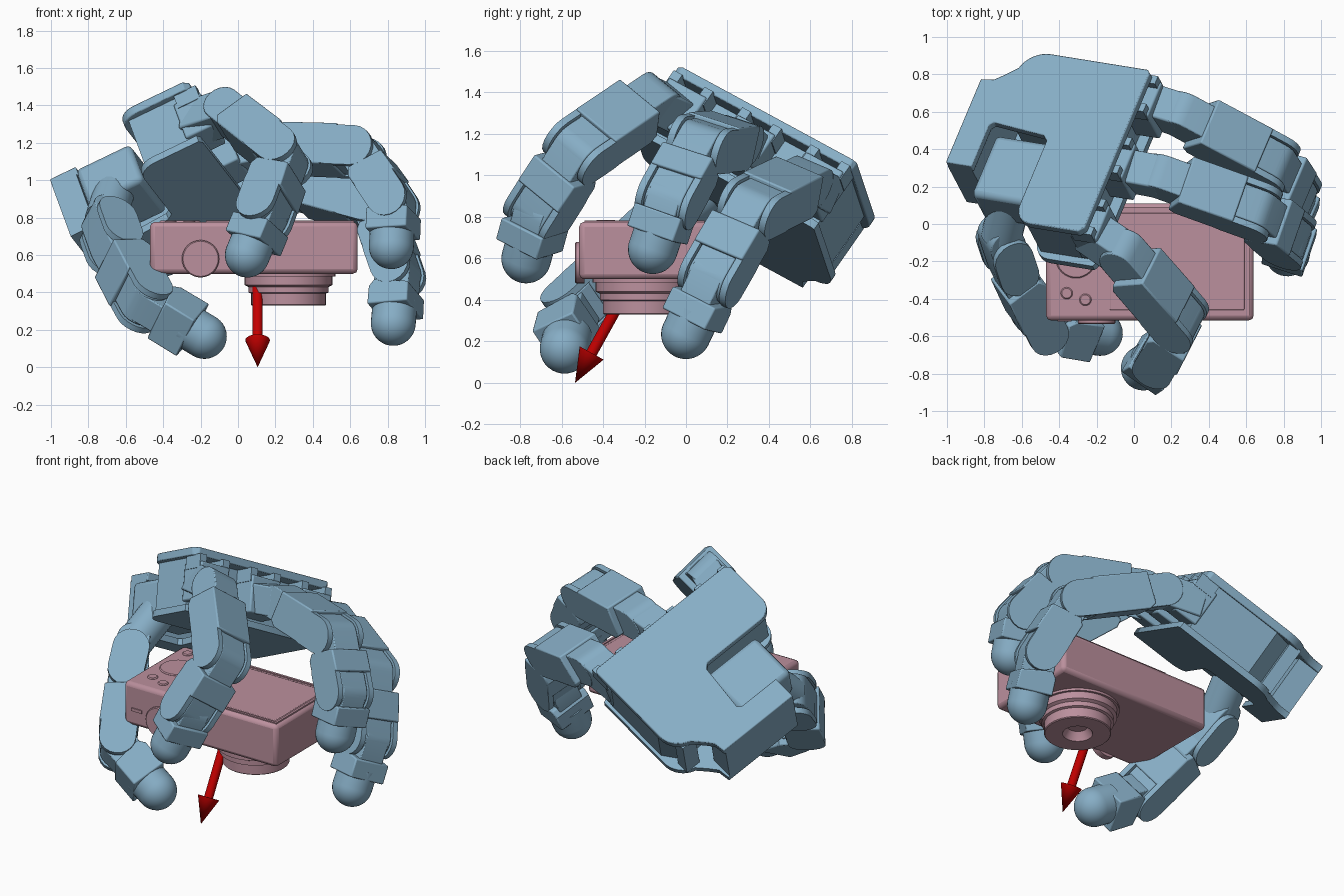
import bpy, bmesh, math
from mathutils import Vector, Matrix

if "Cube" in bpy.data.objects:
    bpy.data.objects.remove(bpy.data.objects["Cube"])

V = Vector


def material(name, col):
    m = bpy.data.materials.new(name)
    m.diffuse_color = (*col, 1)
    m.use_nodes = True
    m.node_tree.nodes["Principled BSDF"].inputs["Base Color"].default_value = m.diffuse_color
    return m


BLUE = material("hand_blue", (0.24, 0.42, 0.56))
PINK = material("camera_pink", (0.50, 0.28, 0.34))
RED = material("arrow_red", (0.55, 0.0, 0.0))


def frame(origin, x, y, z):
    m = Matrix((x, y, z)).transposed().to_4x4()
    m.translation = origin
    return m


def finish(name, bm, mat, M=Matrix(), bevel=0, segs=2):
    bmesh.ops.recalc_face_normals(bm, faces=bm.faces)
    me = bpy.data.meshes.new(name)
    bm.to_mesh(me)
    bm.free()
    ob = bpy.data.objects.new(name, me)
    bpy.context.collection.objects.link(ob)
    ob.matrix_world = M
    me.materials.append(mat)
    if bevel:
        b = ob.modifiers.new("bevel", "BEVEL")
        b.width, b.segments, b.limit_method, b.angle_limit = bevel, segs, "ANGLE", 0.7
    bpy.ops.object.select_all(action="DESELECT")
    ob.select_set(True)
    bpy.context.view_layer.objects.active = ob
    bpy.ops.object.shade_smooth_by_angle(angle=math.radians(35))
    return ob


def prism(name, pts, z0, z1, mat, M=Matrix(), bevel=0):
    bm = bmesh.new()
    f = bm.faces.new([bm.verts.new((x, y, z0)) for x, y in pts])
    ext = bmesh.ops.extrude_face_region(bm, geom=[f])["geom"]
    for g in ext:
        if isinstance(g, bmesh.types.BMVert):
            g.co.z = z1
    return finish(name, bm, mat, M, bevel)


def box(name, x, y, z, mat, M=Matrix(), bevel=0):
    pts = [(x[0], y[0]), (x[1], y[0]), (x[1], y[1]), (x[0], y[1])]
    return prism(name, pts, z[0], z[1], mat, M, bevel)


def lathe(name, prof, mat, M=Matrix(), n=40):
    bm = bmesh.new()
    vs = [bm.verts.new((r, 0, z)) for r, z in prof]
    es = [bm.edges.new(p) for p in zip(vs, vs[1:])]
    bmesh.ops.spin(bm, geom=vs + es, cent=(0, 0, 0), axis=(0, 0, 1), angle=2 * math.pi, steps=n)
    bmesh.ops.remove_doubles(bm, verts=bm.verts, dist=1e-5)
    return finish(name, bm, mat, M)


def arc(cx, cy, r, a0, a1, n=10):
    return [(cx + r * math.cos(math.radians(a0 + (a1 - a0) * i / n)),
             cy + r * math.sin(math.radians(a0 + (a1 - a0) * i / n))) for i in range(n + 1)]


def stadium(a, b, r):
    return arc(a, 0, r, 90, 270) + arc(b, 0, r, -90, 90)


def along(origin, direction):
    return Matrix.Translation(origin) @ V(direction).to_track_quat("Z", "Y").to_matrix().to_4x4()


# ---- palm: local x across the knuckles, y toward the fingers, z inward
u = V((0.35, 0.83, -0.45)).normalized()
v = V((0.91, -0.10, 0.405))
v = (v - v.dot(u) * u).normalized()
PALM = frame(V((-0.09, 0.395, 1.30)), u, v, u.cross(v))
notch = [(-0.24, -0.78), (0.03, -0.78), (0.05, -0.76), (0.02, -0.45), (-0.01, -0.42)]
outline = ([(-0.53, -0.03), (-0.50, 0), (0.50, 0), (0.52, -0.02)]
           + arc(0.365, -0.60, 0.155, 0, -75, 8) + [(0.35, -0.81), (0.31, -0.86), (0.30, -0.935), (-0.24, -0.935)]
           + notch + arc(-0.43, -0.32, 0.10, -90, -180, 6))
prism("palm_back_plate", outline, 0, 0.05, BLUE, PALM, 0.006)
prism("palm_inner_plate", [(x, min(y, y * 0.5 - 0.04)) for x, y in outline], 0.35, 0.39, BLUE, PALM)
core = [(-0.49, -0.10), (0.5, -0.10), (0.5, -0.55), (0.42, -0.66), (0.07, -0.66), (0.04, -0.40), (-0.49, -0.38)]
prism("palm_core", core, 0.04, 0.36, BLUE, PALM)
box("wrist_block", (-0.24, 0.29), (-0.935, -0.79), (0.04, 0.36), BLUE, PALM)
box("wrist_post", (0.36, 0.46), (-0.74, -0.66), (0.04, 0.36), BLUE, PALM)
for i, s in enumerate((-0.40, 0, 0.40)):
    box(f"knuckle_housing_{i}", (s - 0.11, s + 0.11), (-0.12, 0.04), (0.09, 0.32), BLUE, PALM, 0.01)
    for e in (-0.09, 0.09):
        box(f"knuckle_tab_{i}", (s + e - 0.025, s + e + 0.025), (-0.1, 0.03), (0.045, 0.13), BLUE, PALM)
box("thumb_housing", (-0.36, 0.03), (-0.77, -0.44), (0.09, 0.34), BLUE, PALM, 0.03)


# ---- fingers: each link has a drum core, a box shell and two clevis cheeks
def link(name, a, b, axis, w=0.27, cheeks=True):
    x = (b - a).normalized()
    z = (axis - axis.dot(x) * x).normalized()
    M = frame(a, x, z.cross(x), z)
    L, h = (b - a).length, w / 2
    prism(name + "_core", stadium(0, L if cheeks else L - 0.14, 0.1), -h + 0.04, h - 0.04, BLUE, M, 0.006)
    end = L - 0.1 if cheeks else L - 0.07
    shell = [(0.09, 0.08), (0.12, -0.115), (end, -0.12), (end, 0.11), (0.13, 0.11)]
    if L > 0.25:
        prism(name + "_shell", shell, -h, h, BLUE, M, 0.008)
    if cheeks:
        for side in (-1, 1):
            z0, z1 = sorted((side * h, side * (h - 0.035)))
            prism(name + "_cheek", stadium(L - 0.14, L, 0.11), z0, z1, BLUE, M)
    elif L <= 0.25:
        box(name + "_cup", (0.06, end), (-0.12, 0.11), (-h, h), BLUE, M, 0.008)


def fingertip(name, a, b):
    prof = [(0, -0.12), (0.12, -0.12)] + arc(0, 0, 0.12, 0, 90, 12)
    prof[-1] = (0, 0.12)
    lathe(name, prof, BLUE, along(b, b - a), 32)


def finger(name, pts, bend):
    pts = [V(p) for p in pts]
    axis = (pts[bend + 1] - pts[bend]).cross(pts[bend + 2] - pts[bend + 1]).normalized()
    last = len(pts) - 2
    for i in range(last + 1):
        link(f"{name}_link_{i}", pts[i], pts[i + 1], axis, 0.25 if i == last else 0.27, i < last)
    fingertip(name + "_tip", pts[-2], pts[-1])
    return pts[0], axis


fingers = {
    "rear_finger": (0.42, [(0.26, 0.58, 0.97), (0.74, 0.32, 0.84), (0.855, 0.13, 0.51), (0.83, 0.0, 0.235)]),
    "middle_finger": (0.0, [(0.15, 0.25, 1.17), (0.65, 0.07, 1.15), (0.83, -0.08, 0.88), (0.82, -0.16, 0.645)]),
    "front_finger": (-0.42, [(-0.06, -0.16, 1.365), (0.25, -0.52, 1.12), (0.14, -0.71, 0.82), (0.05, -0.77, 0.60)]),
}
for name, (s, pts) in fingers.items():
    root, axis = finger(name, pts, 0)
    start = PALM @ V((s, -0.04, 0.2))
    d = (root - start).normalized()
    z = (axis - axis.dot(d) * d).normalized()
    box(name + "_root", (-0.05, (root - start).length), (-0.09, 0.09), (-0.095, 0.095), BLUE,
        frame(start, d, z.cross(d), z), 0.01)

finger("thumb", [(-0.71, -0.07, 0.79), (-0.66, -0.22, 0.65), (-0.50, -0.54, 0.355), (-0.18, -0.585, 0.165)], 1)
# thumb swivel between its motor and the first joint
swivel, joint = PALM @ V((-0.25, -0.62, 0.25)), V((-0.71, -0.07, 0.79))
lathe("thumb_swivel", [(0, 0), (0.11, 0), (0.11, (joint - swivel).length), (0, (joint - swivel).length)],
      BLUE, along(swivel, joint - swivel), 24)

# ---- camera: screen up, lens down
box("camera_body", (-0.47, 0.64), (-0.515, 0.11), (0.5, 0.777), PINK, Matrix(), 0.025)
box("camera_screen", (-0.13, 0.59), (-0.46, 0.06), (0.76, 0.781), PINK, Matrix(), 0.005)
for x, y in (((-0.17, 0.62), (-0.49, -0.475)), ((-0.17, 0.62), (0.075, 0.09)),
             ((-0.17, -0.155), (-0.49, 0.09)), ((0.605, 0.62), (-0.49, 0.09))):
    box("screen_frame", x, y, (0.76, 0.784), PINK)


def disc(name, r, h, loc, d):
    c = 0.006
    lathe(name, [(0, -0.02), (r, -0.02), (r, h - c), (r - c, h), (0, h)], PINK, along(V(loc), d), 32)


disc("mode_dial", 0.1, 0.025, (-0.2, -0.51, 0.58), (0, -1, 0))
disc("control_wheel", 0.11, 0.007, (-0.31, -0.18, 0.777), (0, 0, 1))
for x, y in ((-0.36, -0.37), (-0.26, -0.405), (-0.38, 0.02), (-0.25, 0.03)):
    disc("rear_button", 0.032, 0.008, (x, y, 0.777), (0, 0, 1))
box("power_button", (-0.41, -0.335), (-0.522, -0.5), (0.6, 0.62), PINK)
lens = [(0, 0.52), (0.25, 0.52), (0.25, 0.485), (0.235, 0.485), (0.235, 0.44), (0.215, 0.43), (0.215, 0.40),
        (0.2, 0.395), (0.2, 0.335), (0.195, 0.33), (0.09, 0.33), (0.08, 0.35), (0.06, 0.38), (0, 0.38)]
lathe("camera_lens", lens, PINK, Matrix.Translation((0.27, -0.2, 0)), 48)

# ---- force arrow
tip, start = V((0.105, -0.535, 0.0)), V((0.105, -0.285, 0.45))
L = (tip - start).length
lathe("arrow", [(0, 0), (0.027, 0), (0.027, L - 0.165), (0.066, L - 0.165), (0, L)], RED, along(start, tip - start), 24)
